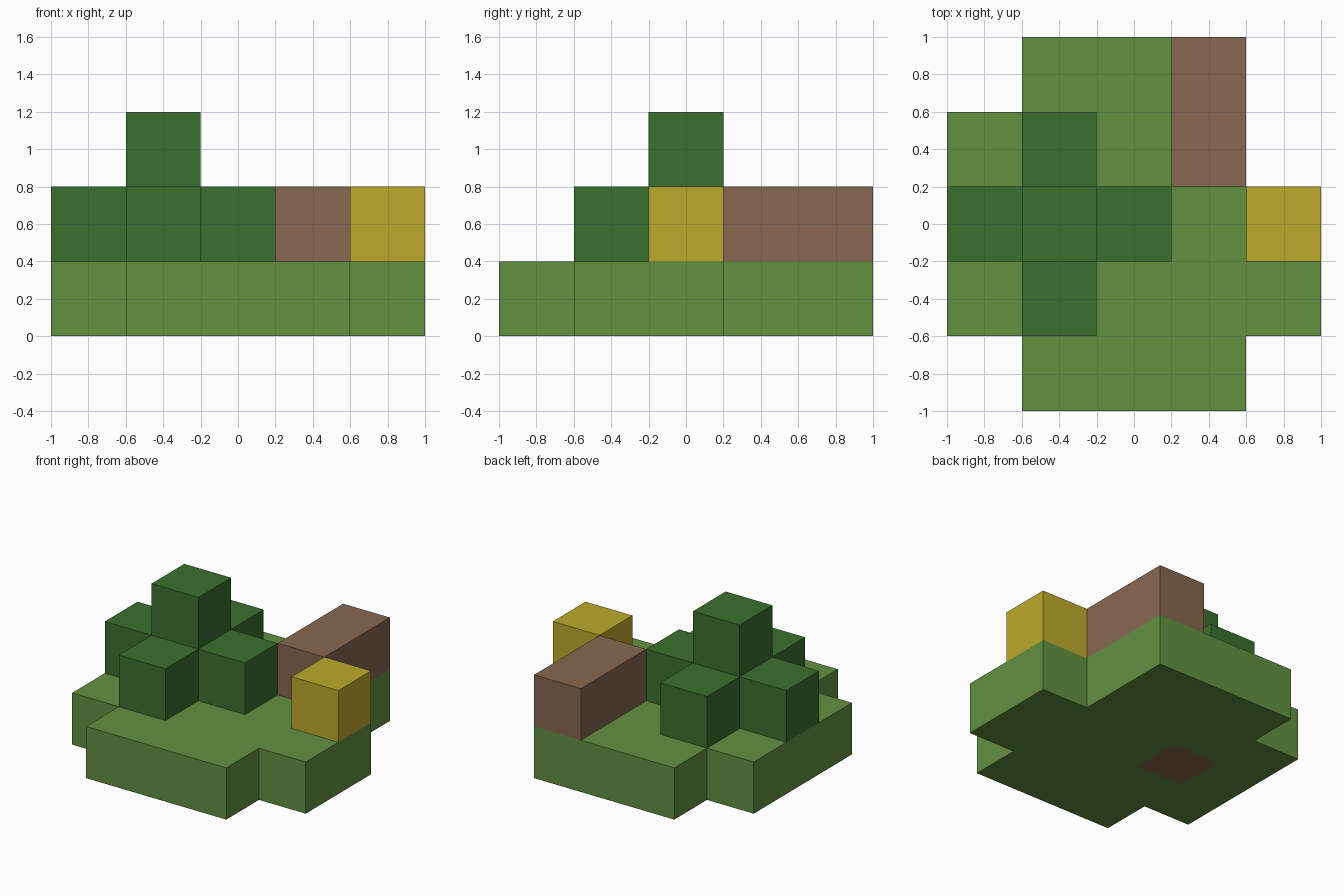
import bpy
import bmesh
from mathutils import Vector

if "Cube" in bpy.data.objects:
    bpy.data.objects.remove(bpy.data.objects["Cube"], do_unlink=True)

CELL = 0.4  # edge length of one block


def material(name, rgb):
    linear = [((c / 255 + 0.055) / 1.055) ** 2.4 for c in rgb] + [1.0]
    mat = bpy.data.materials.new(name)
    mat.use_nodes = True
    mat.diffuse_color = linear
    bsdf = mat.node_tree.nodes["Principled BSDF"]
    bsdf.inputs["Base Color"].default_value = linear
    bsdf.inputs["Roughness"].default_value = 0.9
    return mat


grass = material("grass green", (98, 145, 64))
leaf = material("leaf green", (58, 112, 45))
wood = material("wood brown", (136, 104, 80))
straw = material("straw yellow", (190, 170, 43))


def blocks(name, cells, mat):
    """One solid made of unit blocks, without walls between neighbours."""
    cells = set(cells)
    bm = bmesh.new()
    for cell in cells:
        centre = Vector(cell) + Vector((0, 0, 0.5))
        for axis in range(3):
            for sign in (-1, 1):
                normal = Vector((0, 0, 0))
                normal[axis] = sign
                if tuple(int(a + b) for a, b in zip(cell, normal)) in cells:
                    continue
                u = Vector((0, 0, 0))
                u[(axis + 1) % 3] = 0.5
                v = normal.cross(u)
                mid = centre + normal / 2
                corners = (mid - u - v, mid + u - v, mid + u + v, mid - u + v)
                bm.faces.new([bm.verts.new(p * CELL) for p in corners])
    bmesh.ops.remove_doubles(bm, verts=bm.verts, dist=0.001)
    mesh = bpy.data.meshes.new(name)
    bm.to_mesh(mesh)
    bm.free()
    mesh.materials.append(mat)
    obj = bpy.data.objects.new(name, mesh)
    bpy.context.collection.objects.link(obj)
    return obj


# Grassy ground with notched corners and a hole for the trunk
side = range(-2, 3)
notches = {(x, y) for x in (-2, 2) for y in (-2, 2)} | {(2, 1)}
trunk_spot = (-1, 0)
blocks("ground", [(x, y, 0) for x in side for y in side
                  if (x, y) not in notches and (x, y) != trunk_spot], grass)

# Tree: trunk, four side leaf blocks and a crown
tx, ty = trunk_spot
blocks("tree_trunk", [(tx, ty, 0), (tx, ty, 1)], wood)
for name, dx, dy in (("front", 0, -1), ("back", 0, 1), ("left", 1, 0), ("right", -1, 0)):
    blocks("leaves_" + name, [(tx + dx, ty + dy, 1)], leaf)
blocks("leaves_crown", [(tx, ty, 2)], leaf)

# Fallen log and straw bale
blocks("fallen_log", [(1, 1, 1), (1, 2, 1)], wood)
blocks("straw_bale", [(2, 0, 1)], straw)
